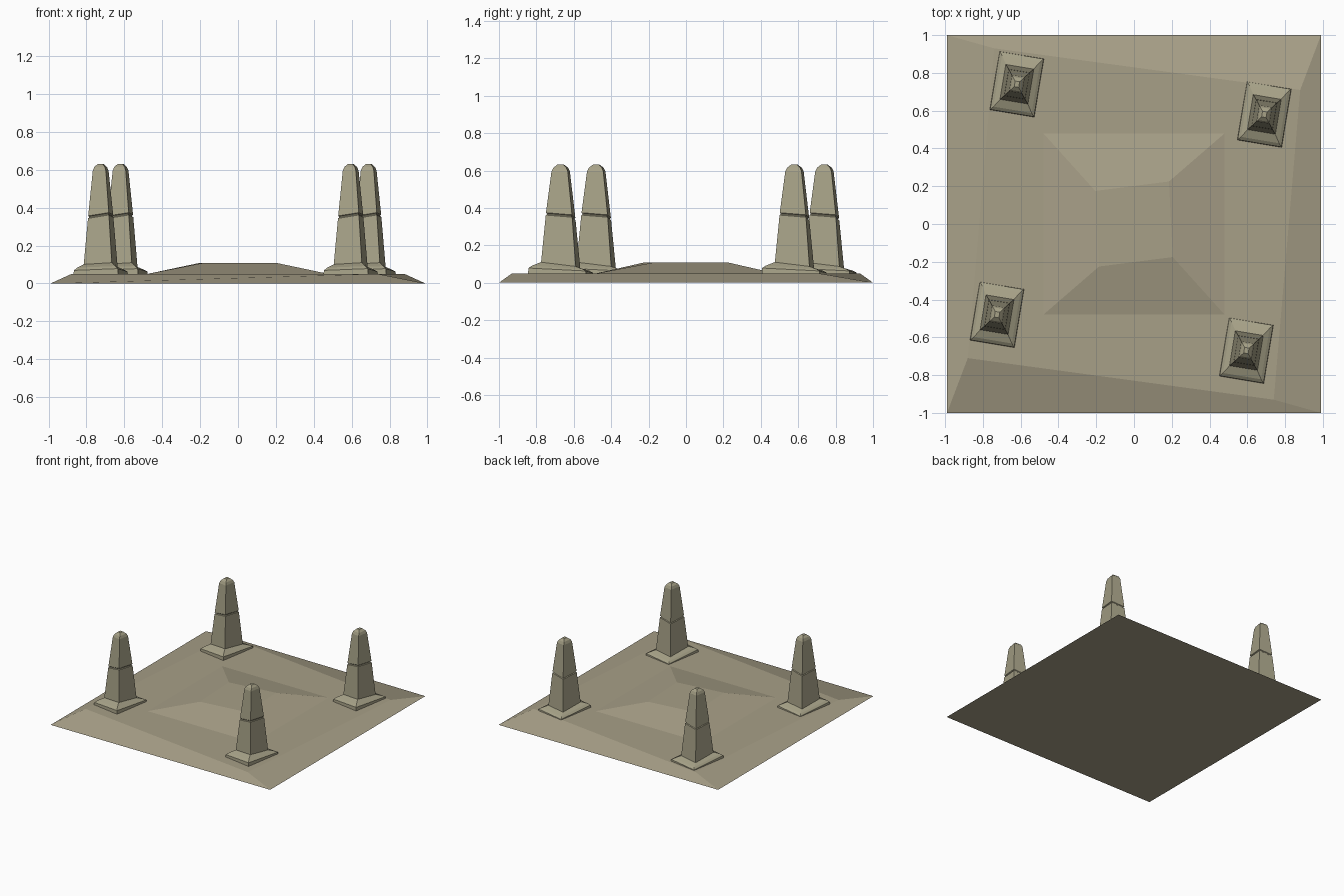
import bpy
import math

if "Cube" in bpy.data.objects:
    bpy.data.objects.remove(bpy.data.objects["Cube"])


def flat_colour(name, rgb):
    m = bpy.data.materials.new(name)
    m.diffuse_color = (*rgb, 1)
    m.use_nodes = True
    m.node_tree.nodes["Principled BSDF"].inputs["Base Color"].default_value = m.diffuse_color
    return m


sand = flat_colour("sand", (0.39, 0.35, 0.245))
stone = flat_colour("stone", (0.385, 0.36, 0.245))


def loft(name, rings, material):
    """Skin a stack of four-cornered rings and cap both ends."""
    verts = [p for ring in rings for p in ring]
    faces = [(3, 2, 1, 0)]
    for r in range(len(rings) - 1):
        a, b = r * 4, r * 4 + 4
        for i in range(4):
            j = (i + 1) % 4
            faces.append((a + i, a + j, b + j, b + i))
    n = len(verts)
    faces.append((n - 4, n - 3, n - 2, n - 1))
    mesh = bpy.data.meshes.new(name)
    mesh.from_pydata(verts, [], faces)
    mesh.materials.append(material)
    obj = bpy.data.objects.new(name, mesh)
    bpy.context.collection.objects.link(obj)
    return obj


def ring(w, d, z, tilt_x=0.0, tilt_y=0.0):
    """Rectangle of width w, depth d at height z, optionally tilted."""
    pts = []
    for sx, sy in ((-1, -1), (1, -1), (1, 1), (-1, 1)):
        x, y = sx * w / 2, sy * d / 2
        pts.append((x, y, z + tilt_x * x + tilt_y * y))
    return pts


def point_pair(p, q, z):
    """Ring from two corners and their half-turn copies."""
    return [(*p, z), (*q, z), (-p[0], -p[1], z), (-q[0], -q[1], z)]


# ground slab with skewed sloping edges
loft("ground", [ring(1.98, 2.0, 0),
                point_pair((-0.88, -0.71), (0.74, -0.93), 0.05)], sand)

# low mound in the middle, its top twisted
loft("mound", [ring(0.96, 0.96, 0.045), ring(0.96, 0.96, 0.05),
               point_pair((-0.185, -0.225), (0.205, -0.175), 0.108)], sand)

# four obelisks: stepped plinth and tapering shaft with a groove
spots = ((-0.62, 0.74), (0.69, 0.58), (-0.725, -0.48), (0.595, -0.67))
for i, (x, y) in enumerate(spots, 1):
    plinth = loft(f"plinth_{i}", [
        ring(0.24, 0.315, 0.04),
        ring(0.235, 0.31, 0.066, 0.04, -0.05),
        ring(0.205, 0.275, 0.078, 0.04, -0.07),
        ring(0.15, 0.19, 0.094, 0.06, -0.12)], stone)
    shaft = loft(f"shaft_{i}", [
        ring(0.152, 0.19, 0.075),
        ring(0.15, 0.187, 0.095, 0.06, -0.12),
        ring(0.112, 0.143, 0.347, 0.16, -0.08),
        ring(0.102, 0.133, 0.351, 0.16, -0.08),
        ring(0.101, 0.132, 0.356, 0.16, -0.08),
        ring(0.110, 0.141, 0.360, 0.16, -0.08),
        ring(0.070, 0.088, 0.595),
        ring(0.056, 0.070, 0.615),
        ring(0.024, 0.030, 0.632)], stone)
    for obj in (plinth, shaft):
        obj.location = (x, y, 0)
        obj.rotation_euler.z = math.radians(-9.5)
